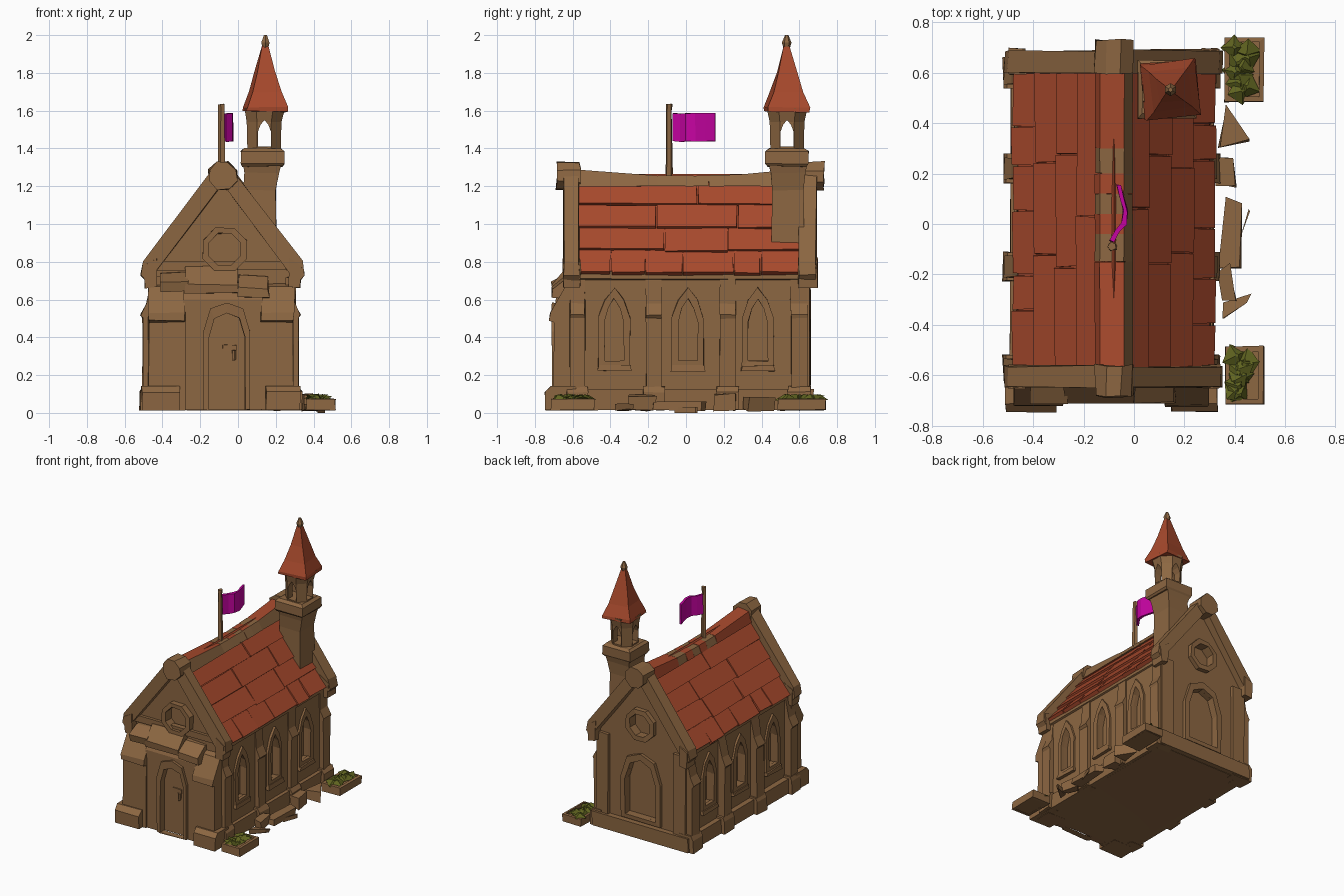
import bpy, bmesh, math, random
from mathutils import Matrix, Vector

if "Cube" in bpy.data.objects:
    bpy.data.objects.remove(bpy.data.objects["Cube"])
random.seed(4)

def material(name, rgb):
    m = bpy.data.materials.new(name)
    m.diffuse_color = (*rgb, 1)
    m.use_nodes = True
    m.node_tree.nodes["Principled BSDF"].inputs["Base Color"].default_value = m.diffuse_color
    return m

STONE = material("brown stone", (0.265, 0.135, 0.054))
TILE = material("red roof tile", (0.395, 0.068, 0.026))
CLOTH = material("magenta cloth", (0.57, 0.001, 0.36))
LEAF = material("leaf green", (0.115, 0.125, 0.014))
XC, Z0 = -0.08, 0.015          # building centre line and ground level

def finish(name, bm, mats, jitter=0.0):
    for v in bm.verts:
        v.co += Vector([random.uniform(-jitter, jitter) for _ in range(3)])
    bmesh.ops.recalc_face_normals(bm, faces=bm.faces)
    me = bpy.data.meshes.new(name)
    bm.to_mesh(me)
    bm.free()
    for m in mats:
        me.materials.append(m)
    ob = bpy.data.objects.new(name, me)
    bpy.context.collection.objects.link(ob)
    return ob

def place(axis, p, d):
    return {'x': (d, p[0], p[1]), 'y': (p[0], d, p[1]), 'z': (p[0], p[1], d)}[axis]

def prism(name, pts, axis, a, b, mat=STONE, jitter=0.004):
    bm = bmesh.new()
    A = [bm.verts.new(place(axis, p, a)) for p in pts]
    B = [bm.verts.new(place(axis, p, b)) for p in pts]
    bm.faces.new(A)
    bm.faces.new(B)
    for i in range(len(pts)):
        j = (i + 1) % len(pts)
        bm.faces.new((A[i], A[j], B[j], B[i]))
    return finish(name, bm, [mat], jitter)

def box(name, x0, x1, y0, y1, z0, z1, mat=STONE, jitter=0.004):
    return prism(name, [(x0, y0), (x1, y0), (x1, y1), (x0, y1)], 'z', z0, z1, mat, jitter)

def ring(name, outer, inner, axis, a, b, jitter=0.003):
    bm = bmesh.new()
    loops = [[bm.verts.new(place(axis, p, d)) for p in pts]
             for pts, d in ((outer, a), (outer, b), (inner, b), (inner, a))]
    n = len(outer)
    for k in range(4):
        P, Q = loops[k], loops[(k + 1) % 4]
        for i in range(n):
            j = (i + 1) % n
            bm.faces.new((P[i], P[j], Q[j], Q[i]))
    return finish(name, bm, [STONE], jitter)

def loft(name, rings, sides, mat=STONE, turn=0.0, jitter=0.003):
    # rings: (centre x, centre y, z, half width across flats)
    bm = bmesh.new()
    prev = None
    for cx, cy, z, h in rings:
        r = h / math.cos(math.pi / sides)
        cur = [bm.verts.new((cx + r * math.cos(turn + math.pi * (2 * i + 1) / sides),
                             cy + r * math.sin(turn + math.pi * (2 * i + 1) / sides), z)) for i in range(sides)]
        if prev:
            for i in range(sides):
                j = (i + 1) % sides
                bm.faces.new((prev[i], prev[j], cur[j], cur[i]))
        else:
            bm.faces.new(cur)
        prev = cur
    bm.faces.new(prev)
    return finish(name, bm, [mat], jitter)

def arch(c, w, z0, zs, zt, pointed=True):
    m = (0.6 if pointed else 0.68) * w
    mid = zs + (zt - zs) * (0.6 if pointed else 0.78)
    return [(c - w, z0), (c + w, z0), (c + w, zs), (c + m, mid), (c, zt), (c - m, mid), (c - w, zs)]

def octagon(c, z, r):
    return [(c + r * math.cos(math.pi * (i + .5) / 4), z + r * math.sin(math.pi * (i + .5) / 4)) for i in range(8)]

def carve(ob, cutters):
    for c in cutters:
        m = ob.modifiers.new("cut", 'BOOLEAN')
        m.operation, m.solver, m.object = 'DIFFERENCE', 'EXACT', c
    dg = bpy.context.evaluated_depsgraph_get()
    me = bpy.data.meshes.new_from_object(ob.evaluated_get(dg))
    ob.modifiers.clear()
    ob.data = me
    for c in cutters:
        bpy.data.objects.remove(c)

def rel(pts, s):               # mirror (offset, z) points about the centre line
    return [(XC + s * r, z) for r, z in pts]

# main body with window niches
body = prism("church_walls", rel([(-.37, Z0), (.37, Z0), (.37, .74), (0, 1.24), (-.37, .74)], 1),
             'y', -.60, .635, jitter=0)
cuts = []
for y in (-.38, .01, .38):
    for s in (-1, 1):
        x = XC + s * .37
        cuts.append(prism("cutter", arch(y, .055, .27, .48, .61), 'x', x - .045, x + .05, jitter=0))
cuts.append(prism("cutter", arch(XC, .13, .17, .43, .60, False), 'y', .60, .70, jitter=0))
cuts.append(prism("cutter", octagon(XC, .87, .09), 'y', .60, .70, jitter=0))
cuts.append(prism("cutter", octagon(-.07, .865, .095), 'y', -.70, -.57, jitter=0))
carve(body, cuts)

# window frames
for y in (-.38, .01, .38):
    for s in (-1, 1):
        x = XC + s * .36
        ring("side_window_frame", arch(y, .085, .235, .50, .665), arch(y, .052, .275, .48, .605), 'x', x, x + s * .025)
        prism("window_sill", [(y - .09, .22), (y + .09, .22), (y + .085, .25), (y - .085, .25)], 'x', x, x + s * .035)
ring("back_window_frame", arch(XC, .165, .14, .45, .65, False), arch(XC, .128, .17, .43, .60, False), 'y', .62, .66)
ring("back_round_frame", octagon(XC, .87, .125), octagon(XC, .87, .088), 'y', .62, .67)
ring("front_round_frame", octagon(-.07, .865, .125), octagon(-.07, .865, .092), 'y', -.645, -.58)

# plinth and side buttresses
box("plinth", -.49, .315, -.63, .675, Z0, .125)
for s in (-1, 1):
    for y, w in ((-.575, .04), (-.17, .042), (.22, .042), (.60, .045)):
        out = .425 if s < 0 else .40
        prism("buttress", rel([(.33, .1), (out, .1), (out, .50), (out + .01, .52), (out - .02, .58), (.375, .72), (.33, .72)], s),
              'y', y - w, y + w)
        o2 = .44 if s < 0 else .42
        prism("buttress_base", rel([(.33, Z0), (o2, Z0), (o2, .11), (out, .14), (.33, .14)], s), 'y', y - w - .015, y + w + .015)
    prism("wall_cornice", rel([(.34, .69), (.38, .71), (.38, .75), (.34, .75)], s), 'y', -.58, .62)
    prism("back_corner_pilaster", rel([(.27, Z0), (.375, Z0), (.375, .73), (.27, .73)], s), 'y', .60, .657)

# front portal: two sloped side piers, recessed middle with a door
for s, a, b in ((-1, .20, .395), (1, .20, .375)):
    x0, x1 = XC + s * a, XC + s * b
    prism("portal_pier", [(-.58, Z0), (-.70, Z0), (-.70, .48), (-.725, .49), (-.72, .53), (-.64, .67), (-.58, .69)], 'x', x0, x1)
    prism("pier_base", [(-.58, Z0), (-.745, Z0), (-.745, .11), (-.71, .14), (-.58, .14)], 'x', x0 + s * .03, x1 + s * .035)
portal = prism("portal_middle", [(-.58, Z0), (-.69, Z0), (-.69, .60), (-.65, .69), (-.58, .70)], 'x', XC - .21, XC + .21, jitter=0)
carve(portal, [prism("cutter", arch(-.06, .095, -.02, .40, .53, False), 'y', -.75, -.655, jitter=0)])
ring("door_frame", arch(-.06, .125, Z0, .43, .585, False), arch(-.06, .096, Z0, .40, .53, False), 'y', -.71, -.66)
box("door_hinge_plate", -.08, -.01, -.662, -.65, .33, .36)
loft("door_handle", [(-.02, -.665, .28, .010), (-.02, -.665, .33, .010)], 6)

# sloping slabs over the portal
for name, x0, x1, top, low in (("left", -.41, -.27, .74, .64), ("middle", -.28, 0, .78, .63), ("right", 0, .16, .73, .61)):
    prism("portal_slab_" + name, [(-.58, top), (-.625, top), (-.708, low + .05), (-.708, low), (-.58, low)], 'x', x0, x1, jitter=.008)

# gable copings, knobs and end blocks
cope = [(0, 1.32), (.06, 1.28), (.42, .80), (.435, .73), (.39, .68), (.34, .76), (0, 1.21)]
for y0, y1, k0, k1 in ((-.645, -.565, -.685, -.56), (.60, .69, .60, .73)):
    for s in (-1, 1):
        prism("gable_coping", rel(cope, s), 'y', y0, y1, jitter=.006)
        prism("coping_end", rel([(.35, .67), (.41, .66), (.42, .78), (.35, .82)], s), 'y', y0 - .006, y1 + .006)
    prism("gable_knob", octagon(XC, 1.255, .08), 'y', k0, k1, jitter=.006)
box("front_gable_beam", -.43, .27, -.62, -.58, .755, .80)

# roof: backing plus overlapping planks in rows
for s in (-1, 1):
    prism("roof_backing", rel([(0, 1.265), (.38, .75), (.365, .73), (0, 1.22)], s), 'y', -.58, .61, TILE, 0)
    n = (.81, .58)
    p = lambda t, h: (.045 + .345 * t + n[0] * h, 1.22 - .48 * t + n[1] * h)
    for r in range(4):
        t0, t1 = r / 4, (r + 1) / 4
        count = (2, 3, 3, 6)[r]
        ys = [-.575 + 1.185 * (i + (random.uniform(-.22, .22) if 0 < i < count else 0)) / count for i in range(count + 1)]
        for a, b in zip(ys, ys[1:]):
            e = t1 + random.uniform(-.005, .02)
            prism("roof_plank", rel([p(t0, .0), p(e, .014), p(e, -.012), p(t0, -.03)], s),
                  'y', a + .003, b - .003, TILE, .0035)

# ridge cap: red tops with bare stone patches, stone on the right slope
edges = [-.57, -.15, -.04, .04, .12, .20, .30, .61]
sag = lambda y: .035 * (1 - (y / .6) ** 2)
for i, (a, b) in enumerate(zip(edges, edges[1:])):
    ob = prism("ridge_cap", [(-.155, 1.20), (-.135, 1.285), (-.04, 1.29), (-.005, 1.20)], 'y', a, b, STONE, .002)
    for v in ob.data.vertices:
        v.co.z -= sag(v.co.y) if v.co.z > 1.25 else 0
    ob.data.materials.append(TILE)
    for f in ob.data.polygons:
        f.material_index = int(i in (0, 2, 4, 6) and f.normal.x < .5)

# bell tower
loft("tower_shaft", [(.115, .54, .85, .088), (.115, .54, 1.18, .085), (.125, .54, 1.27, .09), (.128, .54, 1.33, .105)], 4)
loft("tower_band", [(.13, .535, 1.305, .105), (.13, .535, 1.32, .115), (.13, .535, 1.385, .115), (.13, .535, 1.40, .095)], 4)
belfry = loft("belfry", [(.138, .535, 1.38, .088), (.138, .535, 1.54, .092), (.142, .535, 1.615, .108)], 8, jitter=0)
carve(belfry, [prism("cutter", arch(.14, .034, 1.41, 1.49, 1.55), 'y', .3, .8, jitter=0),
               prism("cutter", arch(.535, .034, 1.41, 1.49, 1.55), 'x', -.1, .4, jitter=0)])
loft("spire", [(.145, .533, 1.595, .113), (.145, .533, 1.62, .11), (.145, .533, 1.70, .08),
               (.145, .533, 1.81, .049), (.145, .533, 1.945, .015)], 4, TILE, .10, .005)
loft("spire_finial", [(.145, .533, 1.925, .013), (.145, .533, 1.96, .022), (.145, .533, 2.0, .008)], 6, jitter=0)

# flag and pole
loft("flag_pole", [(-.085, -.09, 1.22, .017), (-.088, -.09, 1.60, .013), (-.088, -.09, 1.635, .015)], 5)
path = [(-.080, -.07), (-.055, -.03), (-.030, .0), (-.025, .05), (-.04, .10), (-.052, .155)]
prism("flag", path + [(x - .018, y + .004) for x, y in reversed(path)], 'z', 1.437, 1.585, CLOTH, .003)

# planters with leaves
for y0, y1 in ((-.715, -.485), (.485, .74)):
    x0, x1 = .36, .515
    sq = lambda i: [(x0 + i, y0 + i), (x1 - i, y0 + i), (x1 - i, y1 - i), (x0 + i, y1 - i)]
    ring("planter_rim", sq(0), sq(.02), 'z', Z0, .075)
    box("planter_soil", x0 + .01, x1 - .01, y0 + .01, y1 - .01, Z0, .055)
    bm = bmesh.new()
    for i in range(10):
        at = Vector((random.uniform(x0 + .035, x1 - .055), y0 + .04 + (y1 - y0 - .08) * i / 9, .082))
        rot = Matrix.Rotation(random.uniform(0, 6.3), 4, 'Z') @ Matrix.Rotation(random.uniform(-.5, .5), 4, 'X')
        bmesh.ops.create_cone(bm, cap_ends=True, segments=4, radius1=.055, radius2=.008, depth=.028,
                              matrix=Matrix.Translation(at) @ rot)
    finish("planter_leaves", bm, [LEAF], .004)

# broken stones along the right wall
stones = [[(.34, -.17), (.42, -.175), (.43, .08), (.36, .10)], [(.33, .15), (.40, .15), (.40, .255), (.34, .26)],
          [(.34, .30), (.455, .33), (.36, .47)], [(.33, -.20), (.38, -.16), (.41, -.30), (.35, -.30)],
          [(.35, -.37), (.44, -.31), (.46, -.28), (.36, -.31)]]
for pts, h in zip(stones, (.055, .10, .08, .09, .05)):
    prism("broken_stone", pts, 'z', Z0, h, jitter=.008)
prism("stone_sliver", [(.42, -.06), (.46, .05), (.455, .06)], 'z', 0, .03, jitter=0)
